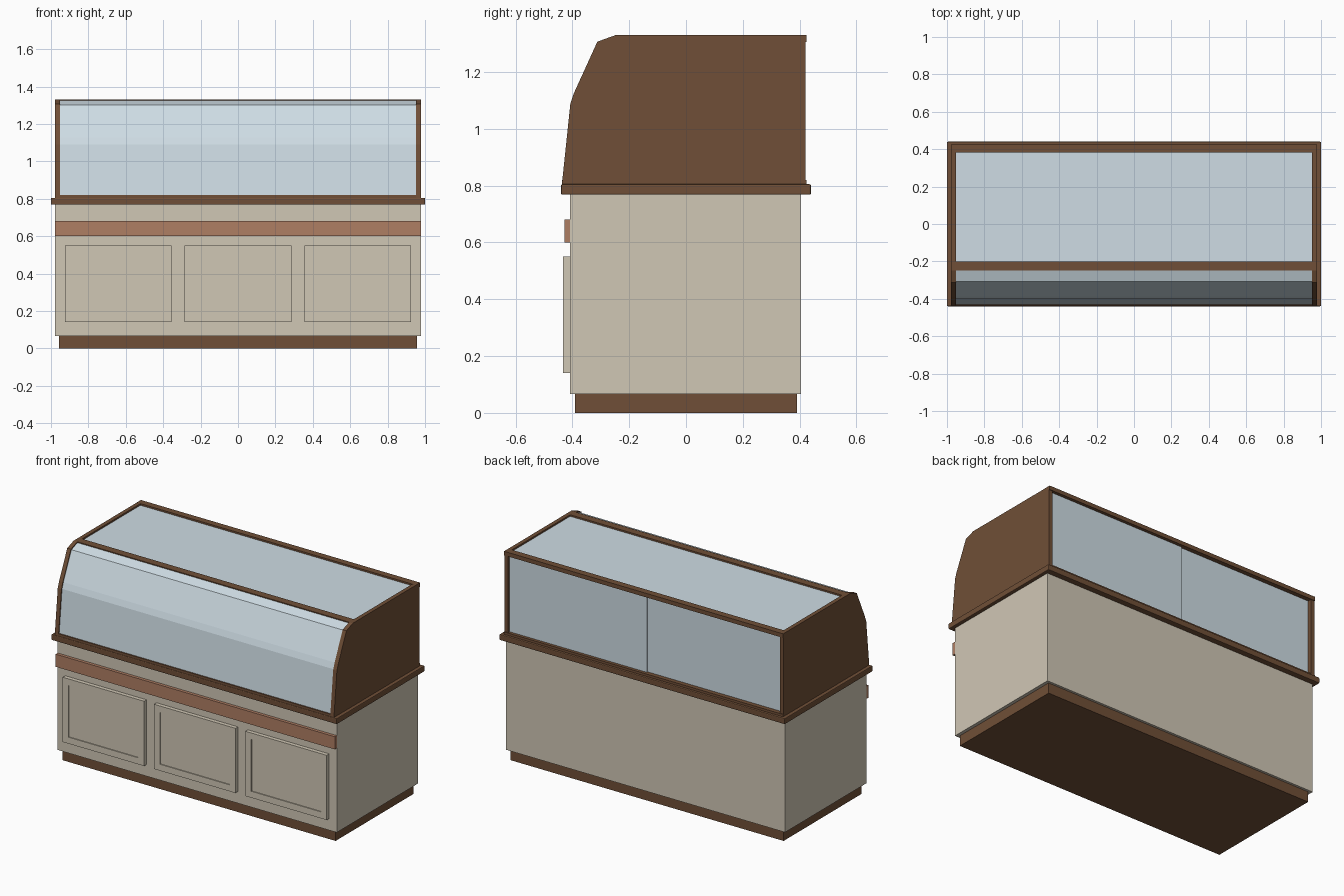
import bpy, bmesh

if "Cube" in bpy.data.objects:
    bpy.data.objects.remove(bpy.data.objects["Cube"])


def material(name, rgb):
    m = bpy.data.materials.new(name)
    m.diffuse_color = (*rgb, 1)
    m.use_nodes = True
    m.node_tree.nodes["Principled BSDF"].inputs["Base Color"].default_value = m.diffuse_color
    return m


WOOD = material("dark_wood", (0.162, 0.078, 0.038))
CREAM = material("cream_paint", (0.63, 0.57, 0.46))
COPPER = material("copper_trim", (0.43, 0.21, 0.127))
GLASS = material("pale_glass", (0.62, 0.72, 0.78))


def finish(name, bm, mat, bevel=0):
    bmesh.ops.recalc_face_normals(bm, faces=bm.faces)
    me = bpy.data.meshes.new(name)
    bm.to_mesh(me)
    bm.free()
    me.materials.append(mat)
    ob = bpy.data.objects.new(name, me)
    bpy.context.collection.objects.link(ob)
    if bevel:
        mod = ob.modifiers.new("bevel", 'BEVEL')
        mod.width = bevel
        mod.segments = 2
    return ob


def box_mesh(x, y, z):
    bm = bmesh.new()
    bmesh.ops.create_cube(bm, size=1)
    for v in bm.verts:
        v.co = [lo + (c + 0.5) * (hi - lo) for c, (lo, hi) in zip(v.co, (x, y, z))]
    return bm


def box(name, x, y, z, mat, bevel=0):
    return finish(name, box_mesh(x, y, z), mat, bevel)


def extrude_x(name, profile, x0, x1, mat):
    # Closed (y, z) profile swept along x
    bm = bmesh.new()
    face = bm.faces.new([bm.verts.new((x0, y, z)) for y, z in profile])
    ext = bmesh.ops.extrude_face_region(bm, geom=[face])
    verts = [g for g in ext["geom"] if isinstance(g, bmesh.types.BMVert)]
    bmesh.ops.translate(bm, verts=verts, vec=(x1 - x0, 0, 0))
    return finish(name, bm, mat)


# Base cabinet
box("plinth", (-0.957, 0.957), (-0.39, 0.39), (0, 0.067), WOOD)
box("cabinet_body", (-0.978, 0.978), (-0.408, 0.405), (0.066, 0.769), CREAM)
box("counter_slab", (-1, 1), (-0.44, 0.44), (0.768, 0.805), WOOD, 0.005)
box("copper_band", (-0.978, 0.978), (-0.428, -0.408), (0.60, 0.68), COPPER)

# Three doors with recessed centre panels
for i, cx in enumerate((-0.64, 0, 0.64)):
    bm = box_mesh((cx - 0.285, cx + 0.285), (-0.433, -0.408), (0.14, 0.55))
    bm.normal_update()
    front = [f for f in bm.faces if f.normal.y < -0.9]
    bmesh.ops.inset_region(bm, faces=front, thickness=0.058)
    moved = bmesh.ops.extrude_face_region(bm, geom=front)["geom"]
    bmesh.ops.delete(bm, geom=front, context='FACES')
    bmesh.ops.translate(bm, vec=(0, 0.006, 0),
                        verts=[g for g in moved if isinstance(g, bmesh.types.BMVert)])
    finish(f"door_{i + 1}", bm, CREAM)

# Shaped wooden end panels of the display case
END = [(0.42, 0.804), (0.42, 1.33), (-0.248, 1.33), (-0.312, 1.307),
       (-0.394, 1.127), (-0.407, 1.09), (-0.437, 0.804)]
for side, s in (("left", -1), ("right", 1)):
    extrude_x(f"end_panel_{side}", END, s * 0.952, s * 0.978, WOOD)

# Rails between the end panels
RX = (-0.953, 0.953)
box("top_front_rail", RX, (-0.248, -0.2), (1.305, 1.33), WOOD)
box("top_back_rail", (-0.978, 0.978), (0.383, 0.425), (1.305, 1.3305), WOOD)
box("bottom_back_rail", (-0.978, 0.978), (0.395, 0.425), (0.804, 0.82), WOOD)
box("bottom_front_rail", RX, (-0.437, -0.41), (0.804, 0.82), WOOD)

# Bent front glass: outer line followed by its inner offset
outer = [(-0.43, 0.815), (-0.401, 1.09), (-0.388, 1.127), (-0.307, 1.302), (-0.246, 1.325)]
inner = [(y + 0.01, z - 0.006) for y, z in reversed(outer)]
extrude_x("front_glass", outer + inner, *RX, GLASS)

# Top glass and two sliding back panes
box("top_glass", RX, (-0.21, 0.39), (1.312, 1.32), GLASS)
box("back_pane_right", (-0.01, 0.953), (0.398, 0.405), (0.81, 1.31), GLASS)
box("back_pane_left", (-0.953, 0.02), (0.39, 0.397), (0.81, 1.31), GLASS)
